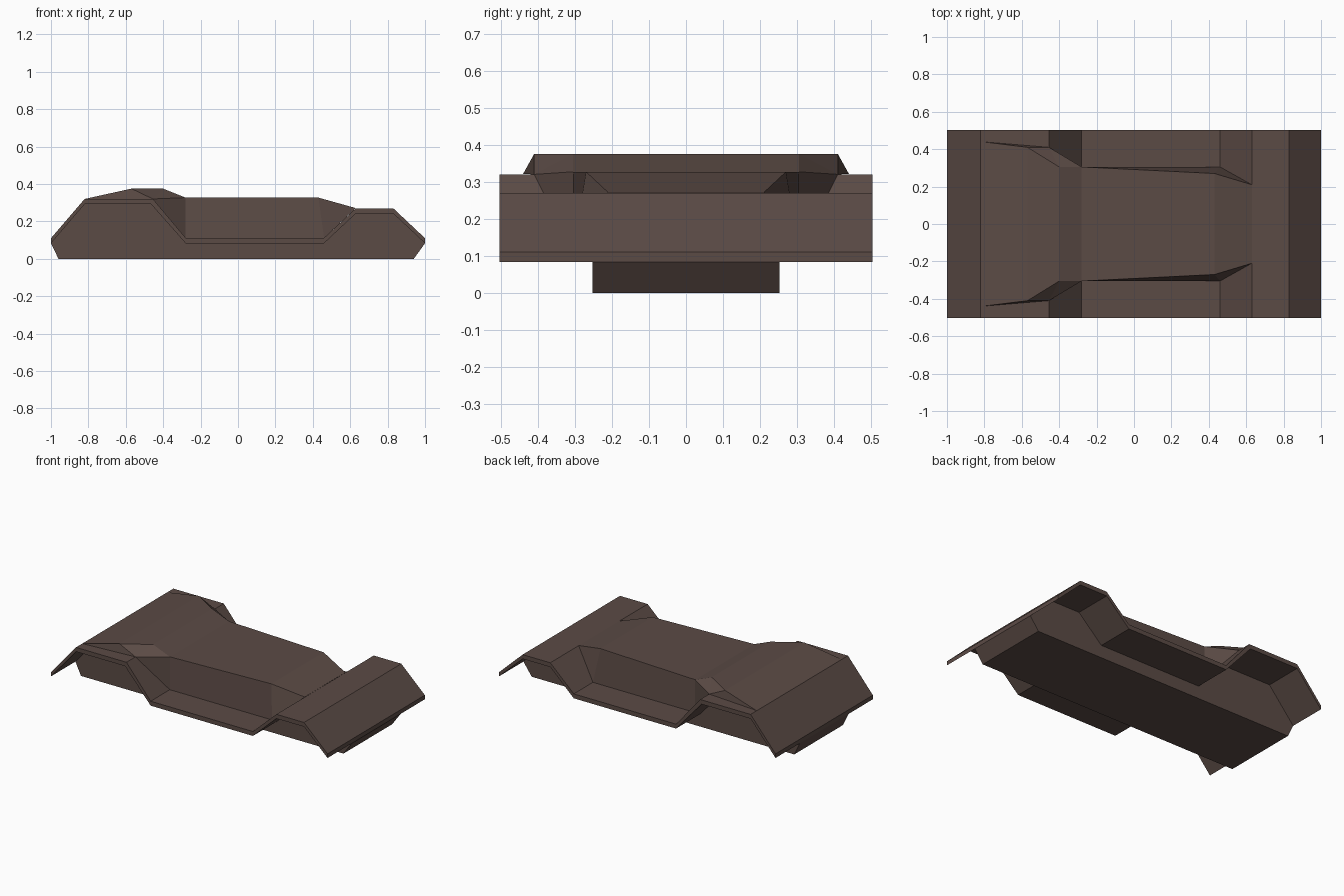
import bpy, bmesh

if "Cube" in bpy.data.objects:
    bpy.data.objects.remove(bpy.data.objects["Cube"])

paint = bpy.data.materials.new("dark_brown")
paint.diffuse_color = (0.105, 0.07, 0.06, 1)
paint.use_nodes = True
paint.node_tree.nodes["Principled BSDF"].inputs["Base Color"].default_value = paint.diffuse_color


def make_object(name, bm):
    bmesh.ops.recalc_face_normals(bm, faces=bm.faces)
    mesh = bpy.data.meshes.new(name)
    bm.to_mesh(mesh)
    bm.free()
    mesh.materials.append(paint)
    obj = bpy.data.objects.new(name, mesh)
    bpy.context.collection.objects.link(obj)
    return obj


def extrude_profile(name, profile, half_width):
    """Extrude a side profile (x, z) across y."""
    bm = bmesh.new()
    face = bm.faces.new([bm.verts.new((x, -half_width, z)) for x, z in profile])
    ext = bmesh.ops.extrude_face_region(bm, geom=[face])
    verts = [v for v in ext["geom"] if isinstance(v, bmesh.types.BMVert)]
    bmesh.ops.translate(bm, verts=verts, vec=(0, 2 * half_width, 0))
    return make_object(name, bm)


# Fender sheet: upper and lower outlines seen from the side
upper = [(-1, .11), (-.82, .32), (-.455, .32), (-.28, .112),
         (.46, .112), (.63, .27), (.83, .27), (1, .11)]
lower = [(-1, .083), (-.82, .292), (-.465, .292), (-.28, .083),
         (.46, .083), (.63, .242), (.83, .242), (1, .083)]
extrude_profile("fender_sheet", upper + lower[::-1], 0.503)

# Narrow hull between the wheels
extrude_profile("hull", lower + [(.94, 0), (-.96, 0)], 0.252)

# Raised upper body: roof edge and the wall foot resting on the fenders
roof = [(-.815, .44, .321), (-.57, .41, .375), (-.4, .305, .375),
        (-.28, .305, .327), (.43, .27, .327), (.63, .21, .271)]
foot = [(-.455, .41, .32), (-.28, .305, .112), (.46, .305, .112)]
bm = bmesh.new()
for s in (1, -1):
    r = [bm.verts.new((x, s * y, z)) for x, y, z in roof]
    f = [bm.verts.new((x, s * y, z)) for x, y, z in foot]
    # side walls
    for face in ((r[0], r[1], f[0]), (r[1], r[2], f[0]), (r[2], r[3], f[0]),
                 (r[3], f[1], f[0]), (r[3], r[4], f[2], f[1]),
                 (r[4], r[5], f[2])):
        bm.faces.new(face)
    if s == 1:
        right = r
# roof panels
for i in range(5):
    bm.faces.new((right[i], right[i + 1], r[i + 1], r[i]))
make_object("upper_body", bm)
